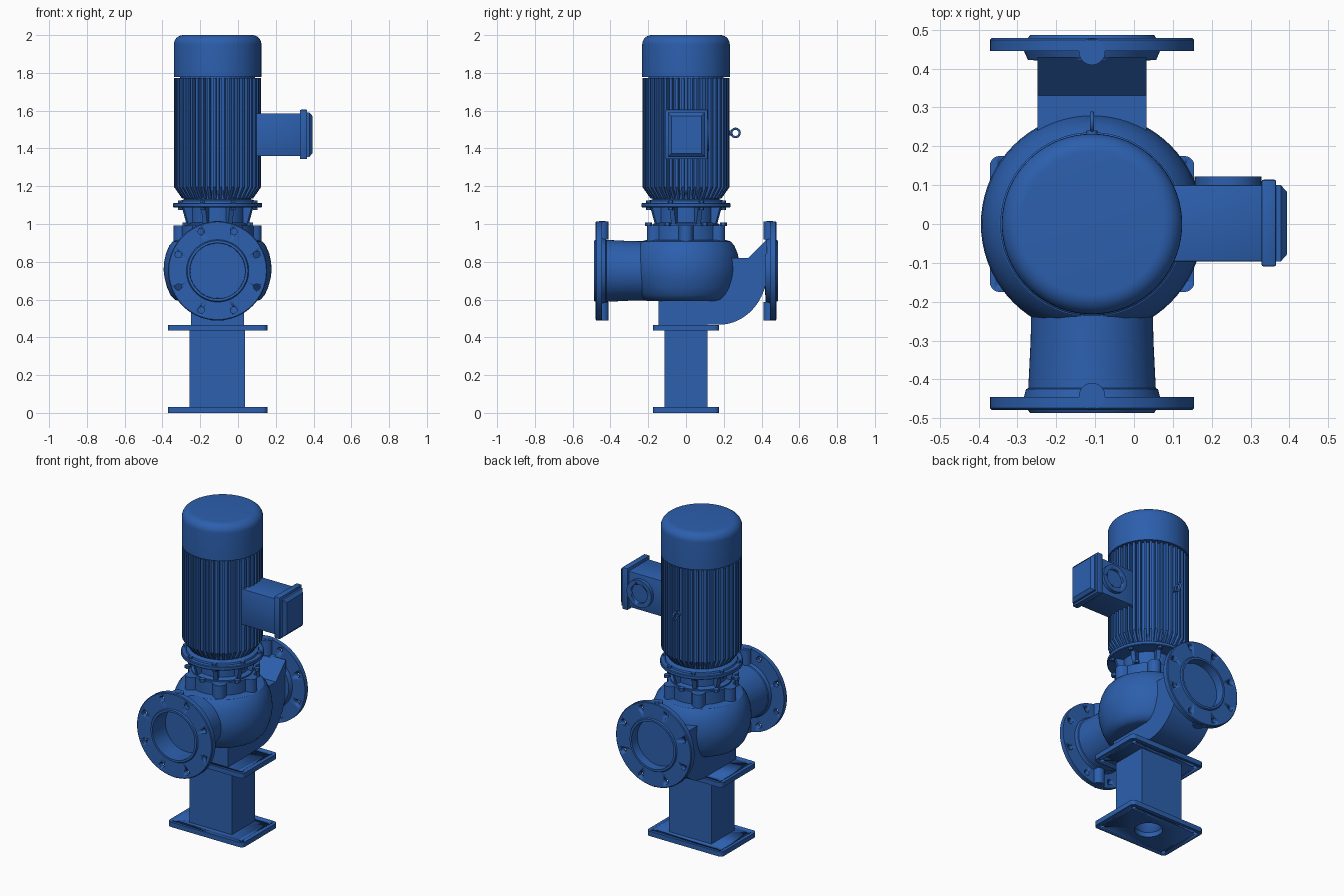
import bpy, bmesh
from math import sin, cos, pi, sqrt, radians
from mathutils import Matrix, Vector

if "Cube" in bpy.data.objects:
    bpy.data.objects.remove(bpy.data.objects["Cube"])

CX, PZ = -0.108, 0.752          # pump axis x, pipe axis height
blue = bpy.data.materials.new("blue_paint")
blue.diffuse_color = (0.025, 0.115, 0.42, 1)
blue.use_nodes = True
blue.node_tree.nodes["Principled BSDF"].inputs["Base Color"].default_value = blue.diffuse_color


def finish(name, bm):
    bmesh.ops.remove_doubles(bm, verts=bm.verts, dist=1e-5)
    bmesh.ops.recalc_face_normals(bm, faces=bm.faces)
    me = bpy.data.meshes.new(name)
    bm.to_mesh(me)
    bm.free()
    ob = bpy.data.objects.new(name, me)
    bpy.context.collection.objects.link(ob)
    me.materials.append(blue)
    bpy.ops.object.select_all(action='DESELECT')
    ob.select_set(True)
    bpy.context.view_layer.objects.active = ob
    bpy.ops.object.shade_smooth_by_angle(angle=radians(32))
    return ob


def lathe(name, pts, axis='z', side=1, seg=72):
    """Spin (radius, distance) points about the motor axis or the pipe axis."""
    bm = bmesh.new()
    rings = []
    for r, d in pts:
        ring = []
        for i in range(seg):
            a = 2 * pi * i / seg
            co = ((CX + r * cos(a), r * sin(a), d) if axis == 'z'
                  else (CX + r * cos(a), side * d, PZ + r * sin(a)))
            ring.append(bm.verts.new(co))
        rings.append(ring)
    for p, q in zip(rings, rings[1:]):
        for i in range(seg):
            j = (i + 1) % seg
            bm.faces.new((p[i], p[j], q[j], q[i]))
    return finish(name, bm)


def add_prism(bm, outline, offset):
    """Extrude a closed outline of 3D points by an offset."""
    vs = [bm.verts.new(p) for p in outline]
    f = bm.faces.new(vs)
    res = bmesh.ops.extrude_face_region(bm, geom=[f], use_keep_orig=True)
    new = [g for g in res["geom"] if isinstance(g, bmesh.types.BMVert)]
    bmesh.ops.translate(bm, verts=new, vec=offset)


def prism(name, outline, offset):
    bm = bmesh.new()
    add_prism(bm, outline, offset)
    return finish(name, bm)


def box(name, x, y, z, bevel=0.0):
    bm = bmesh.new()
    add_prism(bm, [(x[0], y[0], z[0]), (x[1], y[0], z[0]), (x[1], y[1], z[0]),
                   (x[0], y[1], z[0])], (0, 0, z[1] - z[0]))
    if bevel:
        bmesh.ops.recalc_face_normals(bm, faces=bm.faces)
        bmesh.ops.bevel(bm, geom=bm.edges[:], offset=bevel, segments=2,
                        affect='EDGES', profile=0.5)
    return finish(name, bm)


def cylinders(name, spots, r, depth, axis='z', seg=20):
    """One object holding equal cylinders centred at each spot."""
    bm = bmesh.new()
    rot = {'z': Matrix(), 'y': Matrix.Rotation(pi / 2, 4, 'X')}[axis]
    for s in spots:
        bmesh.ops.create_cone(bm, cap_ends=True, segments=seg, radius1=r, radius2=r,
                              depth=depth, matrix=Matrix.Translation(s) @ rot)
    return finish(name, bm)


def cut(ob, cutter):
    mod = ob.modifiers.new("holes", 'BOOLEAN')
    mod.operation, mod.object, mod.solver = 'DIFFERENCE', cutter, 'EXACT'
    bpy.context.view_layer.objects.active = ob
    bpy.ops.object.modifier_apply(modifier=mod.name)
    bpy.data.objects.remove(cutter)


def polar(r, z, n, start=0.0):
    return [(CX + r * cos(start + 2 * pi * i / n), r * sin(start + 2 * pi * i / n), z)
            for i in range(n)]


def radial_plates(name, profile, thick, n, start=0.0):
    """Repeat a (radius, z) plate round the motor axis."""
    bm = bmesh.new()
    for i in range(n):
        a = start + 2 * pi * i / n
        u, t = Vector((cos(a), sin(a), 0)), Vector((-sin(a), cos(a), 0)) * thick
        add_prism(bm, [Vector((CX, 0, z)) + u * r - t / 2 for r, z in profile], t)
    return finish(name, bm)


# pedestal: two drilled plates with rounded corners and a column
for name, z0 in (("base_plate", 0.0), ("top_plate", 0.435)):
    outline = []
    for k, (sx, sy) in enumerate(((1, 1), (-1, 1), (-1, -1), (1, -1))):
        for i in range(6):
            a = (k + i / 5) * pi / 2
            outline.append((CX + sx * 0.238 + 0.025 * cos(a), sy * 0.15 + 0.025 * sin(a), z0))
    plate = prism(name, outline, (0, 0, 0.03))
    cut(plate, cylinders("cutter", [(CX + sx * 0.228, sy * 0.14, z0) for sx in (-1, 1)
                                    for sy in (-1, 1)], 0.014, 0.2))
    if z0 == 0:
        cut(plate, cylinders("cutter", [(CX, 0, 0)], 0.08, 0.2, seg=40))
column = box("column", (-0.257, 0.038), (-0.115, 0.115), (0.028, 0.44))
cut(column, cylinders("cutter", [(CX, 0, 0)], 0.08, 0.5, seg=40))

# pump foot that sweeps up into the rear elbow
side = [(-0.145, 0.465)]
side += [(0.175 + 0.255 * sin(a), 0.752 - 0.285 * cos(a))
         for a in [i * pi / 32 for i in range(17)]]
side += [(0.43, 0.92), (0.33, 0.82), (0.15, 0.82), (0.15, 0.64), (-0.145, 0.64)]
prism("foot_and_elbow", [(CX - 0.14, y, z) for y, z in side], (0.28, 0, 0))

# round pump casing
lathe("pump_casing", [(0, 0.592), (0.205, 0.592), (0.228, 0.6), (0.25, 0.625), (0.268, 0.665),
                      (0.281, 0.715), (0.286, 0.755), (0.283, 0.8), (0.273, 0.845),
                      (0.256, 0.885), (0.238, 0.907), (0.215, 0.914), (0, 0.914)])

# pipe flanges with raised faces, bores, bolt holes and gauge bosses
face = [(0.175, 0.445), (0.2625, 0.445), (0.2625, 0.474), (0.258, 0.478), (0.165, 0.478),
        (0.160, 0.486), (0.147, 0.486)]
front = [(0, 0.2), (0.156, 0.2), (0.158, 0.3), (0.164, 0.422), (0.17, 0.425)] + face
front += [(0.145, 0.36), (0, 0.36)]
back = [(0, 0.41), (0.16, 0.422), (0.165, 0.422)] + face + [(0.145, 0.432), (0, 0.432)]
for s, name, pts in ((-1, "front", front), (1, "back", back)):
    flange = lathe(name + "_pipe_flange", pts, 'y', s)
    cut(flange, cylinders("cutter", [(CX + 0.225 * cos(a), s * 0.46, PZ + 0.225 * sin(a))
                                     for a in [(i + 0.5) * pi / 4 for i in range(8)]],
                          0.017, 0.12, 'y'))
    boss = [(CX, s * 0.443, PZ + k * 0.2135) for k in (-1, 1)]
    cylinders(name + "_gauge_bosses", boss, 0.034, 0.097, seg=32)
    plug = [(CX, s * 0.443, PZ + k * 0.2135) for k in (-1, 1)]
    cylinders(name + "_gauge_plugs", plug, 0.018, 0.101, seg=24)

# lobed casing cover with bolts
outline = []
for i in range(180):
    a = 2 * pi * i / 180
    d = (a - pi / 6 + pi / 6) % (pi / 3) - pi / 6      # angle from nearest lobe
    h = 0.038 ** 2 - (0.195 * sin(d)) ** 2
    r = max(0.193, 0.195 * cos(d) + sqrt(h)) if h > 0 else 0.193
    b = a + pi / 6
    outline.append((CX + r * cos(b), r * sin(b), 0.9))
prism("casing_cover", outline, (0, 0, 0.092))
cylinders("cover_bolts", polar(0.198, 0.998, 6, pi / 6), 0.018, 0.018, seg=6)

# lantern between pump and motor
lathe("lantern", [(0, 0.985), (0.178, 0.985), (0.178, 1.0), (0.15, 1.008), (0.15, 1.088),
                  (0.232, 1.088), (0.236, 1.092), (0.236, 1.108), (0.232, 1.112), (0, 1.112)])
radial_plates("lantern_ribs", [(0.13, 0.995), (0.172, 0.995), (0.2, 1.09), (0.13, 1.09)],
              0.025, 8, pi / 8)
cylinders("motor_flange_bolts", polar(0.215, 1.1, 8, pi / 8), 0.014, 0.05, seg=6)

# motor: end shield, core, cooling fins and fan cowl
lathe("motor_body", [(0, 1.108), (0.21, 1.108), (0.205, 1.122), (0.178, 1.13), (0.178, 1.15),
                     (0.198, 1.18), (0.198, 1.785), (0, 1.785)])
radial_plates("cooling_fins", [(0.17, 1.135), (0.188, 1.135), (0.23, 1.195), (0.23, 1.772),
                               (0.17, 1.772)], 0.014, 44, pi / 44)
cowl = [(0, 1.778), (0.232, 1.778), (0.232, 1.95)]
cowl += [(0.182 + 0.05 * cos(a), 1.95 + 0.05 * sin(a)) for a in [i * pi / 16 for i in range(1, 9)]]
lathe("fan_cowl", cowl + [(0, 2.0)])

# terminal box with lid and cable entry
box("terminal_box", (0.05, 0.335), (-0.097, 0.1), (1.36, 1.585), 0.004)
box("terminal_lid", (0.328, 0.366), (-0.109, 0.114), (1.343, 1.605), 0.005)
bm = bmesh.new()
loops = []
for x, m in ((0.36, 0), (0.378, 0), (0.394, 0.018)):
    loops.append([bm.verts.new((x, 0.002 + sy * (0.098 - m), 1.473 + sz * (0.117 - m)))
                  for sy, sz in ((-1, -1), (1, -1), (1, 1), (-1, 1))])
for p, q in zip(loops, loops[1:]):
    for i in range(4):
        bm.faces.new((p[i], p[(i + 1) % 4], q[(i + 1) % 4], q[i]))
bm.faces.new(loops[0])
bm.faces.new(loops[-1])
finish("lid_cap", bm)
entry = cylinders("cable_entry", [(0.242, 0.107, 1.473)], 0.086, 0.03, 'y', 40)
cut(entry, cylinders("cutter", [(0.242, 0.122, 1.473)], 0.058, 0.03, 'y', 40))

# lifting eye on the back of the motor
bpy.ops.mesh.primitive_torus_add(location=(CX, 0.262, 1.482), rotation=(0, pi / 2, 0),
                                 major_radius=0.022, minor_radius=0.006,
                                 major_segments=32, minor_segments=10)
eye = bpy.context.object
eye.name = "lifting_eye"
eye.data.materials.append(blue)
bpy.ops.object.shade_smooth()
cylinders("eye_collar", [(CX, 0.226, 1.482)], 0.014, 0.03, 'y')
